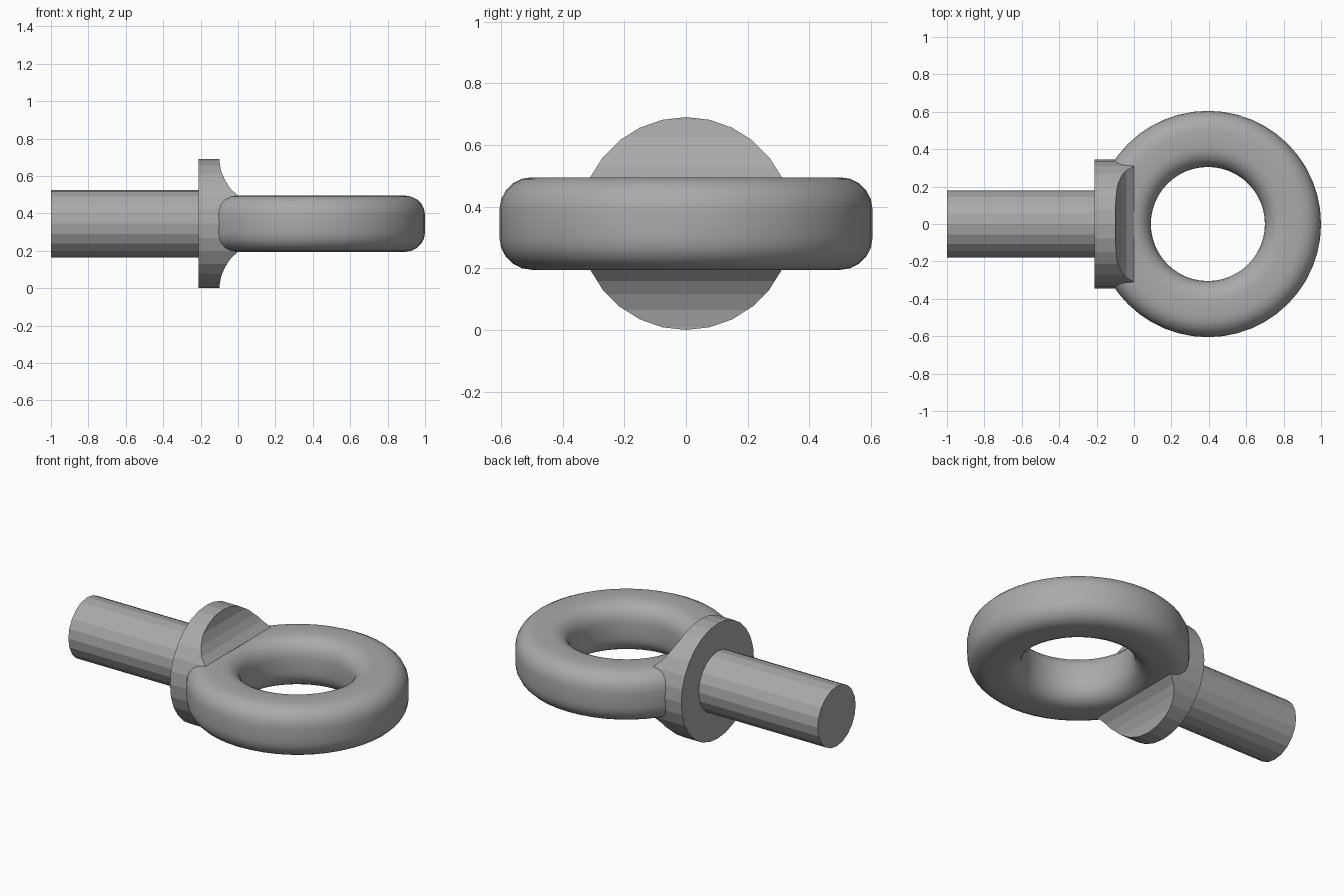
import bpy, bmesh, math
from mathutils import Matrix, Vector

cube = bpy.data.objects.get("Cube")
if cube:
    bpy.data.objects.remove(cube)

AXIS_Z = 0.345

steel = bpy.data.materials.new("steel grey")
steel.use_nodes = True
GREY = (0.4, 0.4, 0.4, 1)
steel.diffuse_color = GREY
steel.node_tree.nodes["Principled BSDF"].inputs["Base Color"].default_value = GREY


def finish(name, bm):
    bmesh.ops.recalc_face_normals(bm, faces=bm.faces)
    mesh = bpy.data.meshes.new(name)
    bm.to_mesh(mesh)
    bm.free()
    mesh.materials.append(steel)
    obj = bpy.data.objects.new(name, mesh)
    bpy.context.collection.objects.link(obj)
    return obj


def rod(name, x0, x1, radius, sides):
    """Cylinder along x on the bolt axis."""
    bm = bmesh.new()
    place = Matrix.Translation(((x0 + x1) / 2, 0, AXIS_Z)) @ Matrix.Rotation(math.pi / 2, 4, "Y")
    bmesh.ops.create_cone(bm, cap_ends=True, segments=sides, radius1=radius,
                          radius2=radius, depth=x1 - x0, matrix=place)
    return finish(name, bm)


# Shank
rod("shank", -1, -0.2, 0.18, 20)

# Collar: a disc trimmed by a side profile with concave shoulders
collar = rod("collar", -0.21, 0.03, 0.345, 28)
shoulder = [(-0.1, 0.4), (-0.1, 0.335), (-0.09, 0.28), (-0.068, 0.23),
            (-0.04, 0.187), (0, 0.15)]
profile = [(-0.3, 0.4)] + shoulder
profile += [(x, -h) for x, h in reversed(profile)]
bm = bmesh.new()
face = bm.faces.new([bm.verts.new((x, -0.5, AXIS_Z + h)) for x, h in profile])
side = bmesh.ops.extrude_face_region(bm, geom=[face])["geom"]
bmesh.ops.translate(bm, vec=(0, 1, 0),
                    verts=[v for v in side if isinstance(v, bmesh.types.BMVert)])
cutter = finish("collar_cutter", bm)
cutter.hide_render = True
trim = collar.modifiers.new("trim", "BOOLEAN")
trim.operation = "INTERSECT"
trim.solver = "EXACT"
trim.object = cutter
bpy.context.view_layer.objects.active = collar
bpy.ops.object.modifier_apply(modifier=trim.name)
bpy.data.objects.remove(cutter)

# Eye ring: rounded square section spun about a vertical axis
CENTRE = Vector((0.395, 0, AXIS_Z))
MID, HALF, ROUND, STEPS = 0.455, 0.15, 0.105, 5
bm = bmesh.new()
section = []
for corner, (sx, sz) in enumerate([(1, 1), (-1, 1), (-1, -1), (1, -1)]):
    for i in range(STEPS + 1):
        a = math.pi / 2 * (corner + i / STEPS)
        r = MID + sx * (HALF - ROUND) + ROUND * math.cos(a)
        z = sz * (HALF - ROUND) + ROUND * math.sin(a)
        section.append(bm.verts.new(CENTRE + Vector((r, 0, z))))
edges = [bm.edges.new((v, section[i - 1])) for i, v in enumerate(section)]
bmesh.ops.spin(bm, geom=section + edges, cent=CENTRE, axis=(0, 0, 1),
               angle=2 * math.pi, steps=48)
bmesh.ops.remove_doubles(bm, verts=bm.verts, dist=0.0005)
ring = finish("eye_ring", bm)

# Soften the ring only; the turned parts keep their flat facets
bpy.ops.object.select_all(action="DESELECT")
ring.select_set(True)
bpy.context.view_layer.objects.active = ring
bpy.ops.object.shade_smooth_by_angle(angle=math.radians(30))
